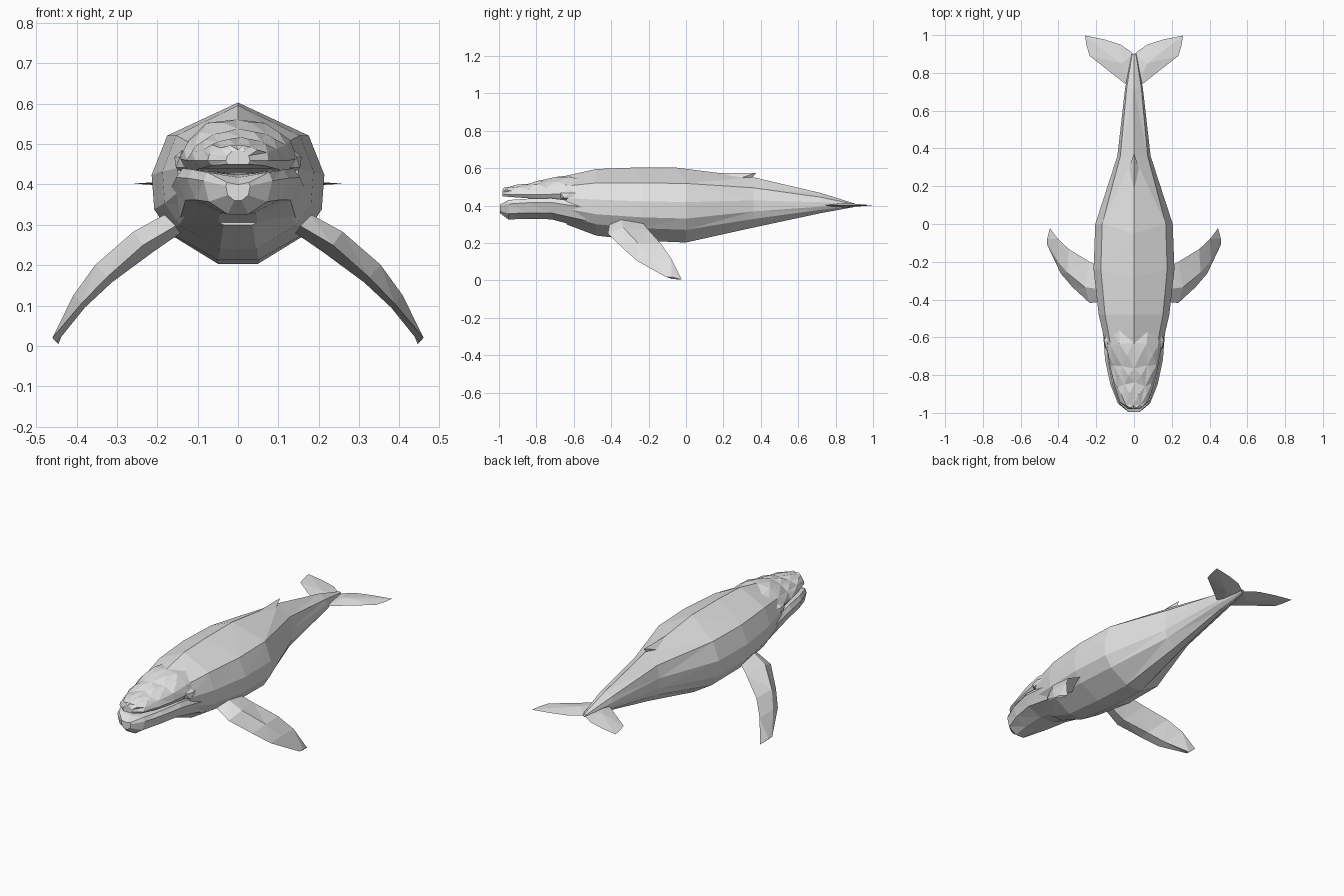
import bpy, bmesh, random
from mathutils import Vector

if "Cube" in bpy.data.objects:
    bpy.data.objects.remove(bpy.data.objects["Cube"])

random.seed(4)

SKIN = bpy.data.materials.new("whale grey")
SKIN.diffuse_color = (0.77, 0.77, 0.77, 1)
SKIN.use_nodes = True
SKIN.node_tree.nodes["Principled BSDF"].inputs["Base Color"].default_value = SKIN.diffuse_color


def finish(name, bm, band=0):
    """Turn a bmesh into a flat-shaded object; a narrow band can border each facet."""
    bmesh.ops.triangulate(bm, faces=bm.faces[:], quad_method='BEAUTY')
    bmesh.ops.recalc_face_normals(bm, faces=bm.faces[:])
    if band:
        for f in bm.faces[:]:
            inradius = 2 * f.calc_area() / max(f.calc_perimeter(), 1e-6)
            bmesh.ops.inset_individual(bm, faces=[f], thickness=min(band, inradius * .3),
                                       use_even_offset=True)
    me = bpy.data.meshes.new(name)
    bm.to_mesh(me)
    bm.free()
    ob = bpy.data.objects.new(name, me)
    bpy.context.collection.objects.link(ob)
    me.materials.append(SKIN)
    return ob


def loft(bm, rings):
    """Skin a list of closed rings of points and cap both ends."""
    vs = [[bm.verts.new(p) for p in r] for r in rings]
    n = len(vs[0])
    for a, b in zip(vs, vs[1:]):
        for i in range(n):
            j = (i + 1) % n
            bm.faces.new((a[i], a[j], b[j], b[i]))
    bm.faces.new(vs[0])
    bm.faces.new(vs[-1][::-1])


def sections(stations, shape):
    """Mirror a half profile (x and height fractions) at each (y, top, bottom, half width)."""
    out = []
    for y, top, bot, w in stations:
        half = [(x * w, y, bot + t * (top - bot)) for x, t in shape]
        mirror = [(-x, yy, z) for x, yy, z in reversed(half) if x > 1e-6]
        out.append(half + mirror)
    return out


# Trunk, from behind the mouth to the tail root; the ridge is staggered along the back
trunk_shape = [(0, 1), (.82, .79), (1, .54), (.97, .32), (.78, .17), (.24, 0)]
bm = bmesh.new()
loft(bm, sections([(-.64, .56, .30, .15), (-.48, .596, .240, .187),
                   (-.24, .603, .213, .214), (0, .603, .203, .205),
                   (.36, .552, .283, .088), (.72, .468, .36, .047),
                   (.90, .412, .393, .012)], trunk_shape))
for v in bm.verts:
    if abs(v.co.x) < 1e-6 and -.3 < v.co.y < .1:
        v.co.y -= .05
finish("trunk", bm, 0.0035)

# Lower jaw
jaw_shape = [(0, .88), (.9, 1), (1, .8), (.85, .3), (.3, 0)]
bm = bmesh.new()
loft(bm, sections([(-.995, .405, .36, .03), (-.95, .43, .326, .085),
                   (-.85, .437, .33, .125), (-.72, .44, .327, .153),
                   (-.52, .415, .275, .168)], jaw_shape))
finish("lower_jaw", bm, 0.003)

# Upper jaw, with raised knobs on its top
snout_shape = [(0, 1), (.5, .92), (.88, .6), (1, .25), (.85, 0)]
bm = bmesh.new()
loft(bm, sections([(-.98, .485, .45, .03), (-.945, .497, .447, .075),
                   (-.85, .515, .44, .106), (-.75, .535, .435, .128),
                   (-.64, .565, .43, .147), (-.54, .55, .42, .15)], snout_shape))
for v in bm.verts:
    if v.co.z > .47 and -.96 < v.co.y < -.6:
        v.co += Vector((random.uniform(-.008, .008), random.uniform(-.018, .018),
                        random.uniform(-.004, .004)))
bmesh.ops.recalc_face_normals(bm, faces=bm.faces[:])
knobs = [f for f in bm.faces if f.normal.z > .4 and f.calc_center_median().y < -.64]
bmesh.ops.poke(bm, faces=knobs, offset=0.009)
finish("upper_jaw", bm, 0.002)

# Dorsal fin: a low swept wedge
bm = bmesh.new()
a, b, c, d, tip = [bm.verts.new(p) for p in (
    (0, .16, .574), (.025, .30, .55), (0, .35, .545), (-.025, .30, .55), (0, .375, .575))]
for f in ((a, b, tip), (b, c, tip), (c, d, tip), (d, a, tip), (a, d, c, b)):
    bm.faces.new(f)
finish("dorsal_fin", bm)

# Flipper stations: leading edge, trailing edge, thickness
flipper = [((.15, -.41, .30), (.16, -.24, .32), .06),
           ((.235, -.418, .25), (.235, -.20, .27), .07),
           ((.325, -.335, .17), (.345, -.133, .195), .06),
           ((.388, -.262, .105), (.402, -.08, .12), .042),
           ((.460, -.11, .02), (.445, -.022, .004), .015)]
outward = Vector((.68, 0, .73))

# Fluke outline on one side
fluke = [(0, .90), (.07, .95), (.16, .978), (.26, .998), (.25, .94), (.235, .89),
         (.05, .745), (0, .72)]

for s, side in ((1, "left"), (-1, "right")):
    # Flippers: four-point lens sections sweeping out, down and back
    rings = []
    for lead, trail, t in flipper:
        L, T = Vector(lead), Vector(trail)
        mid = L.lerp(T, .38)
        pts = [L, mid + outward * t * .5, T, mid - outward * t * .5]
        rings.append([(p.x * s, p.y, p.z) for p in pts])
    bm = bmesh.new()
    loft(bm, rings)
    finish(side + "_flipper", bm)

    # Tail flukes: thin plate, thicker near the root
    bm = bmesh.new()
    rim = [bm.verts.new((x * s, y, .402 - .03 * max(0, .06 - x))) for x, y in fluke]
    up = bm.verts.new((.07 * s, .85, .415))
    dn = bm.verts.new((.07 * s, .85, .390))
    for i in range(len(rim)):
        j = (i + 1) % len(rim)
        bm.faces.new((rim[i], rim[j], up))
        bm.faces.new((rim[j], rim[i], dn))
    finish(side + "_fluke", bm)

    # Brow lump above the mouth corner
    bm = bmesh.new()
    bmesh.ops.create_icosphere(bm, subdivisions=1, radius=1)
    for v in bm.verts:
        v.co = Vector((s * (.138 + v.co.x * .022), -.62 + v.co.y * .06, .455 + v.co.z * .03))
    finish(side + "_brow", bm)
